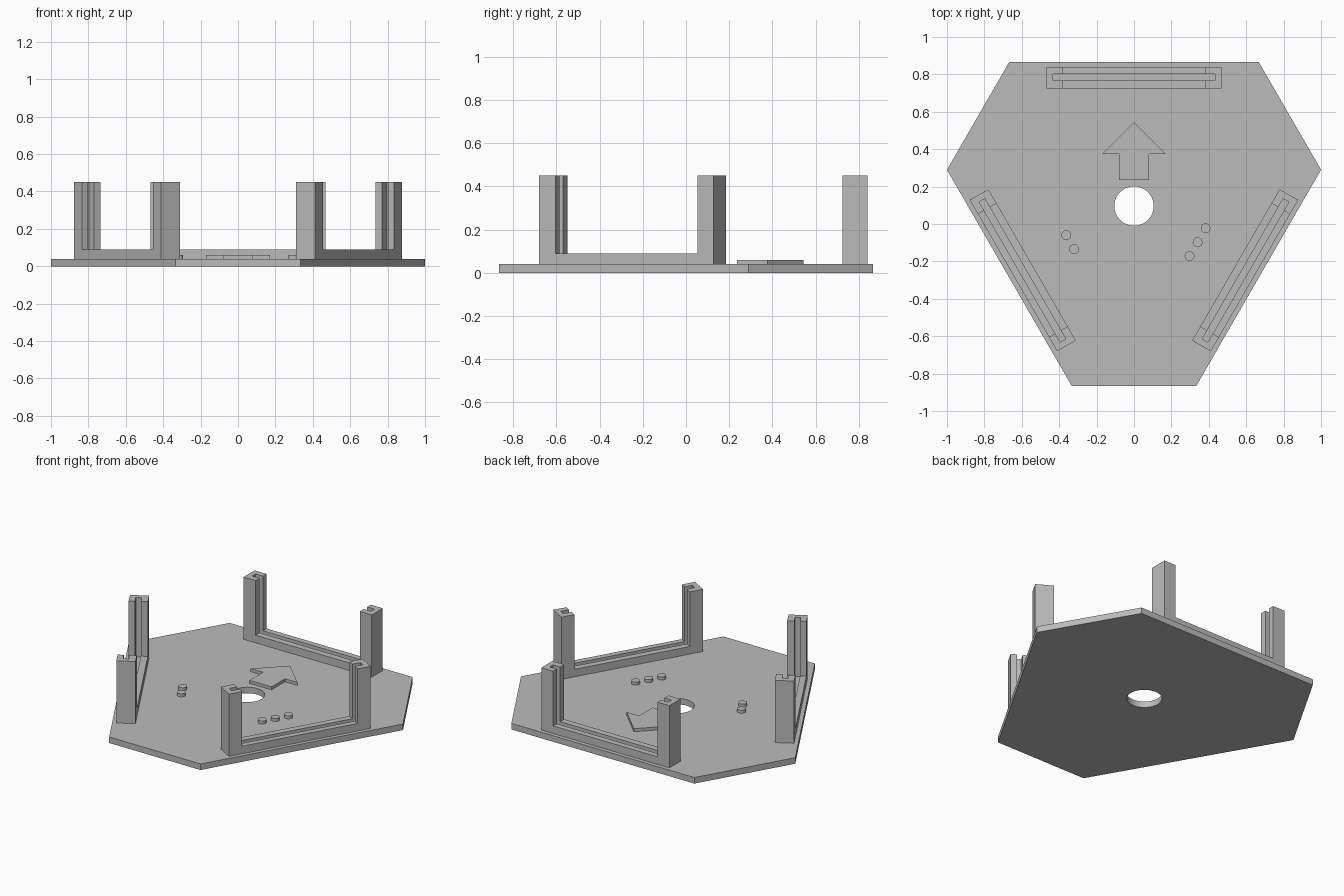
import bpy, bmesh, math
from mathutils import Matrix, Vector

cube = bpy.data.objects.get("Cube")
if cube:
    bpy.data.objects.remove(cube, do_unlink=True)

CENTRE = Vector((0, 0.096, 0))   # centre of the threefold symmetry
BASE, RAIL, POST, MARK = 0.04, 0.09, 0.45, 0.06

grey = bpy.data.materials.new("plain grey")
grey.use_nodes = True
grey.diffuse_color = (0.5, 0.5, 0.5, 1)
grey.node_tree.nodes["Principled BSDF"].inputs["Base Color"].default_value = (0.5, 0.5, 0.5, 1)


def circle(x, y, r, n):
    return [(x + r * math.cos(math.tau * i / n), y + r * math.sin(math.tau * i / n))
            for i in range(n)]


def box(x0, x1, y0, y1):
    return [(x0, y0), (x1, y0), (x1, y1), (x0, y1)]


def add_prism(bm, loops, z0, z1):
    """Fill an outline (with optional holes) and extrude it upwards."""
    edges = []
    for loop in loops:
        vs = [bm.verts.new((x, y, z0)) for x, y in loop]
        edges += [bm.edges.new((vs[i - 1], vs[i])) for i in range(len(vs))]
    if len(loops) == 1:
        faces = [bm.faces.new(vs)]
    else:
        fill = bmesh.ops.triangle_fill(bm, edges=edges, use_beauty=True)
        faces = [f for f in fill["geom"] if isinstance(f, bmesh.types.BMFace)]
    out = bmesh.ops.extrude_face_region(bm, geom=faces, use_keep_orig=True)
    for v in out["geom"]:
        if isinstance(v, bmesh.types.BMVert):
            v.co.z = z1


def make(name, prisms, matrix=Matrix()):
    bm = bmesh.new()
    for loops, z0, z1 in prisms:
        add_prism(bm, loops, z0, z1)
    bmesh.ops.recalc_face_normals(bm, faces=bm.faces)
    bm.transform(matrix)
    mesh = bpy.data.meshes.new(name)
    bm.to_mesh(mesh)
    bm.free()
    mesh.materials.append(grey)
    ob = bpy.data.objects.new(name, mesh)
    bpy.context.collection.objects.link(ob)
    return ob


# Base plate with a round centre hole
hexagon = [(-0.667, 0.866), (-1, 0.29), (-0.333, -0.866),
           (0.333, -0.866), (1, 0.29), (0.667, 0.866)]
make("base_plate", [([hexagon, circle(CENTRE.x, CENTRE.y, 0.105, 64)], 0, BASE)])

# Slotted holders: two channel posts joined by a grooved rail
y0, y1, s0, s1 = 0.725, 0.84, 0.767, 0.802
inner, slot, outer = 0.38, 0.433, 0.467
channel = [(inner, y0), (outer, y0), (outer, y1), (inner, y1),
           (inner, s1), (slot, s1), (slot, s0), (inner, s0)]
mirrored = [(-x, y) for x, y in reversed(channel)]
holder = [([channel], BASE, POST), ([mirrored], BASE, POST),
          ([box(-inner, inner, y0, s0)], BASE, RAIL),
          ([box(-inner, inner, s1, y1)], BASE, RAIL),
          ([box(-slot, slot, s0, s1)], BASE, MARK)]
for i, name in enumerate(("back_holder", "right_holder", "left_holder")):
    turn = (Matrix.Translation(CENTRE) @ Matrix.Rotation(math.tau * i / 3, 4, "Z")
            @ Matrix.Translation(-CENTRE))
    make(name, holder, turn)

# Raised direction arrow
half = [(0.08, 0.235), (0.08, 0.375), (0.17, 0.375)]
arrow = half + [(0, 0.543)] + [(-x, y) for x, y in reversed(half)]
make("arrow", [([arrow], BASE, MARK)])

# Raised counting dots beside the front holders
for name, side, count, (x, y) in (("left_dot", 1, 3, (0.34, -0.097)),
                                  ("right_dot", -1, 2, (-0.341, -0.097))):
    for i in range(count):
        k = (i - (count - 1) / 2) * 0.086
        px, py = x + side * k * 0.5, y + k * 0.866
        ob = make(f"{name}_{i + 1}", [([circle(px, py, 0.026, 32)], BASE, MARK)])
        bpy.ops.object.select_all(action="DESELECT")
        ob.select_set(True)
        bpy.context.view_layer.objects.active = ob
        bpy.ops.object.shade_smooth_by_angle(angle=math.radians(30))
